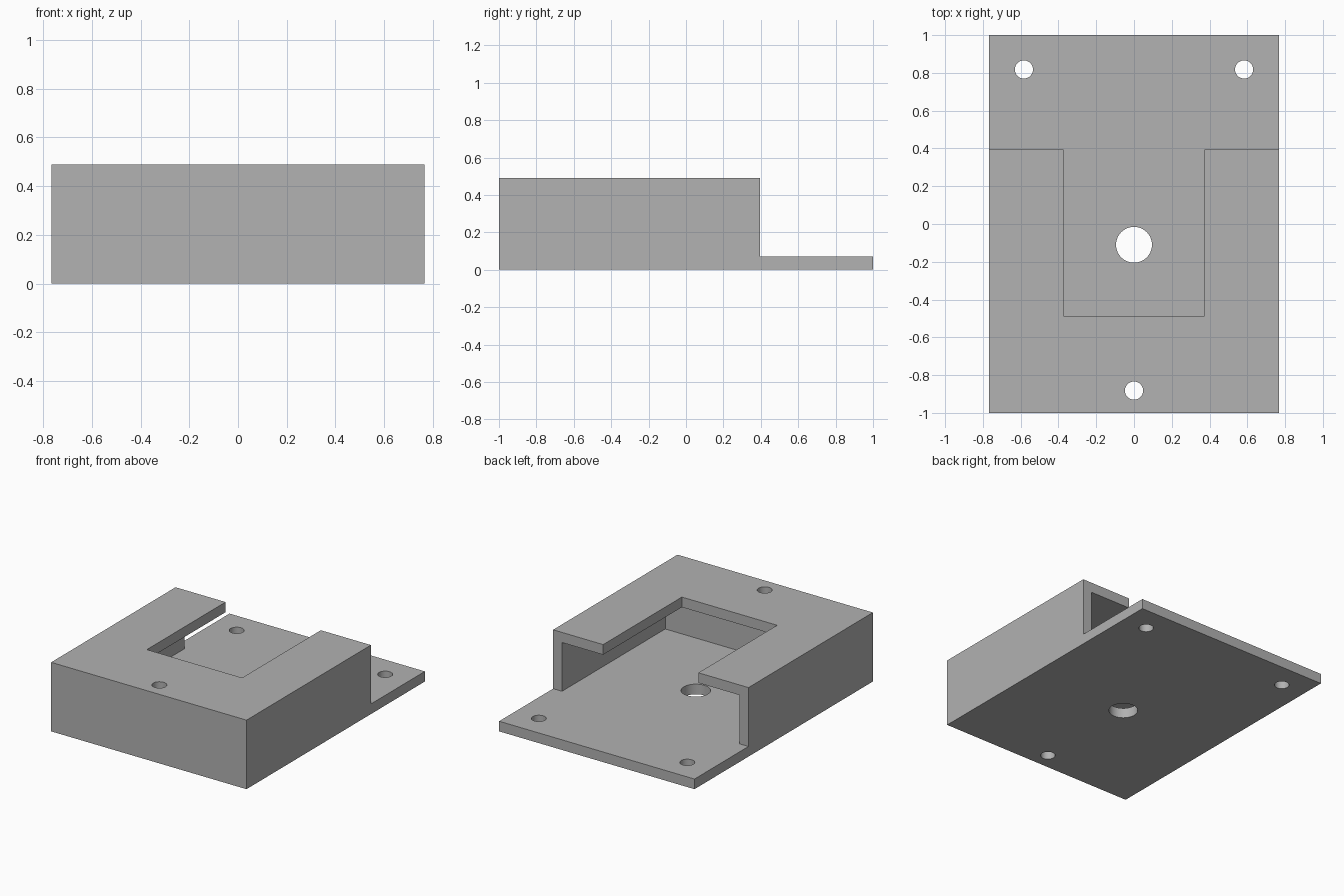
import bpy
import bmesh
import math

if "Cube" in bpy.data.objects:
    bpy.data.objects.remove(bpy.data.objects["Cube"], do_unlink=True)

HALF_W, HEIGHT, PLATE, WALL = 0.767, 0.49, 0.072, 0.07
BOX_BACK = 0.395      # rear end of the raised housing
CAVITY_FRONT = -0.763  # inner face of the thick front block

grey = bpy.data.materials.new("plain grey")
grey.use_nodes = True
COLOR = (0.445, 0.445, 0.445, 1)
grey.diffuse_color = COLOR
grey.node_tree.nodes["Principled BSDF"].inputs["Base Color"].default_value = COLOR


def prism(name, outline, z0, z1):
    """Extrude a plan outline from z0 to z1."""
    bm = bmesh.new()
    face = bm.faces.new([bm.verts.new((x, y, z0)) for x, y in outline])
    top = bmesh.ops.extrude_face_region(bm, geom=[face])["geom"]
    verts = [v for v in top if isinstance(v, bmesh.types.BMVert)]
    bmesh.ops.translate(bm, verts=verts, vec=(0, 0, z1 - z0))
    bmesh.ops.recalc_face_normals(bm, faces=bm.faces)
    mesh = bpy.data.meshes.new(name)
    bm.to_mesh(mesh)
    bm.free()
    mesh.materials.append(grey)
    obj = bpy.data.objects.new(name, mesh)
    bpy.context.collection.objects.link(obj)
    return obj


def rect(half, y0, y1):
    return [(-half, y0), (half, y0), (half, y1), (-half, y1)]


def circle(x, y, r, n=48):
    return [(x + r * math.cos(math.tau * i / n), y + r * math.sin(math.tau * i / n))
            for i in range(n)]


def cut(target, outline, z0, z1):
    """Subtract a prism from the target and discard the cutter."""
    cutter = prism("cutter", outline, z0, z1)
    cutter.hide_render = True
    mod = target.modifiers.new("cut", 'BOOLEAN')
    mod.operation, mod.solver, mod.object = 'DIFFERENCE', 'EXACT', cutter
    graph = bpy.context.evaluated_depsgraph_get()
    mesh = bpy.data.meshes.new_from_object(target.evaluated_get(graph))
    target.modifiers.clear()
    target.data = mesh
    bpy.data.objects.remove(cutter, do_unlink=True)


# Solid block, then the open space around the rear flange joined to the cavity
housing = prism("mounting_housing", rect(HALF_W, -1, 1), 0, HEIGHT)
inner = HALF_W - WALL
cavity = [(-inner, CAVITY_FRONT), (inner, CAVITY_FRONT), (inner, BOX_BACK),
          (1, BOX_BACK), (1, 1.2), (-1, 1.2), (-1, BOX_BACK), (-inner, BOX_BACK)]
cut(housing, cavity, PLATE, HEIGHT - PLATE)
cut(housing, rect(1, BOX_BACK, 1.2), HEIGHT - 2 * PLATE, HEIGHT + 0.1)

# Slot open to the rear in the lid
cut(housing, rect(0.374, -0.488, 0.6), HEIGHT - 2 * PLATE, HEIGHT + 0.1)

# Screw holes and the larger centre hole
for x, y, r in [(-0.583, 0.818, 0.048), (0.583, 0.818, 0.048),
                (0, -0.882, 0.048), (0, -0.11, 0.095)]:
    cut(housing, circle(x, y, r), -0.1, HEIGHT + 0.1)

# Merge leftover coplanar faces
bm = bmesh.new()
bm.from_mesh(housing.data)
bmesh.ops.remove_doubles(bm, verts=bm.verts, dist=0.0001)
bmesh.ops.dissolve_limit(bm, angle_limit=0.01, verts=bm.verts, edges=bm.edges)
bm.to_mesh(housing.data)
bm.free()
housing.data.name = "mounting_housing"

# Smooth hole walls with crisp block edges
bpy.ops.object.select_all(action='DESELECT')
housing.select_set(True)
bpy.context.view_layer.objects.active = housing
bpy.ops.object.shade_smooth_by_angle(angle=math.radians(30))
